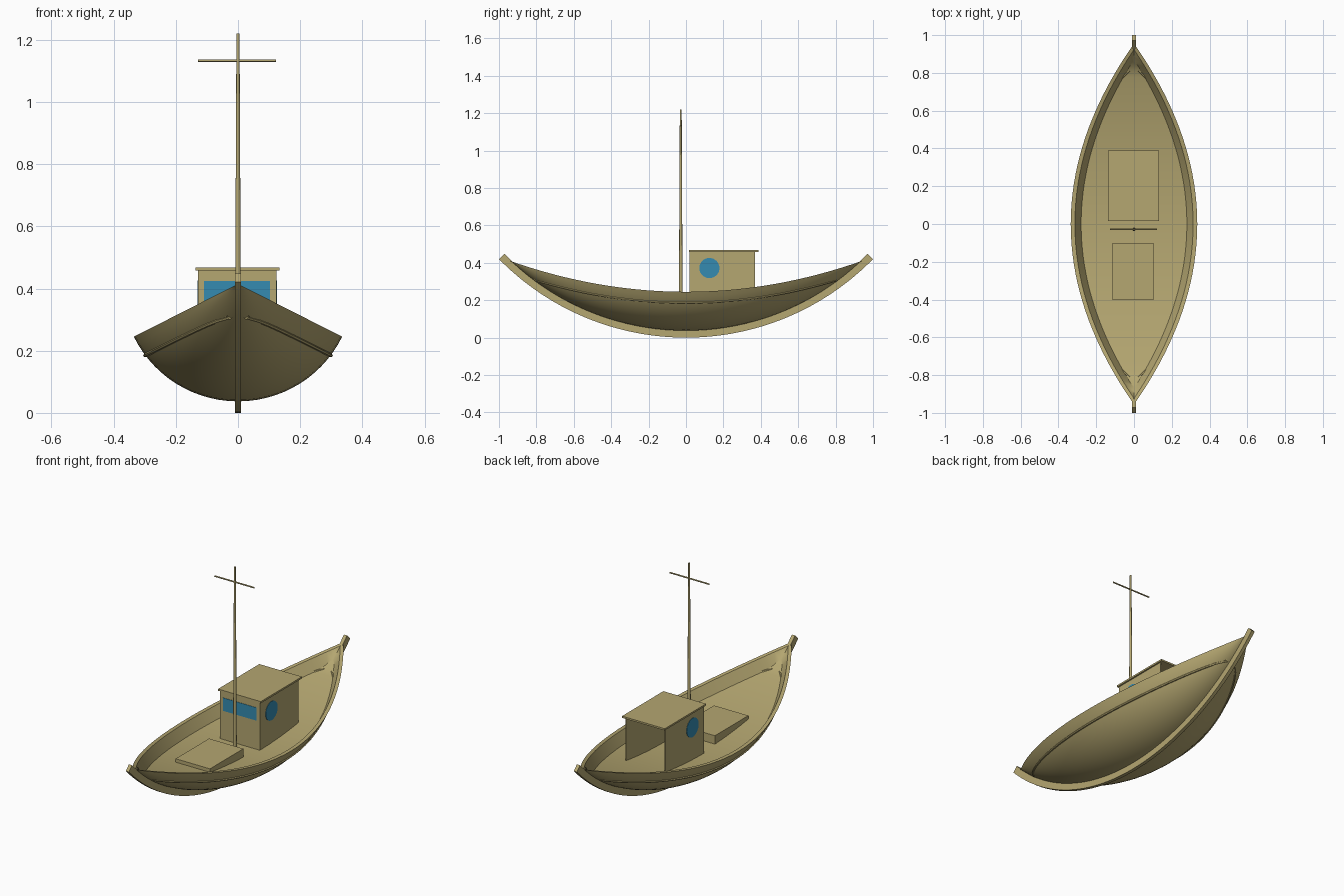
import bpy, bmesh, math
from mathutils import Matrix, Vector

cube = bpy.data.objects.get("Cube")
if cube:
    bpy.data.objects.remove(cube, do_unlink=True)


def material(name, rgb):
    m = bpy.data.materials.new(name)
    m.use_nodes = True
    m.diffuse_color = (*rgb, 1)
    m.node_tree.nodes["Principled BSDF"].inputs["Base Color"].default_value = (*rgb, 1)
    return m


wood = material("tan_wood", (0.46, 0.385, 0.165))
glass = material("blue_glass", (0.035, 0.26, 0.44))


def finish(name, bm, mat, smooth=False):
    bmesh.ops.remove_doubles(bm, verts=bm.verts, dist=0.0002)
    bmesh.ops.recalc_face_normals(bm, faces=bm.faces)
    me = bpy.data.meshes.new(name)
    bm.to_mesh(me)
    bm.free()
    me.materials.append(mat)
    ob = bpy.data.objects.new(name, me)
    bpy.context.collection.objects.link(ob)
    if smooth:
        bpy.ops.object.select_all(action='DESELECT')
        ob.select_set(True)
        bpy.context.view_layer.objects.active = ob
        bpy.ops.object.shade_smooth_by_angle(angle=math.radians(35))
    return ob


def loft(name, rings, mat, smooth=True):
    """Skin a list of closed rings and cap both ends."""
    bm = bmesh.new()
    loops = [[bm.verts.new(p) for p in r] for r in rings]
    n = len(loops[0])
    for a, b in zip(loops, loops[1:]):
        for i in range(n):
            j = (i + 1) % n
            bm.faces.new((a[i], a[j], b[j], b[i]))
    bm.faces.new(loops[0])
    bm.faces.new(loops[-1])
    return finish(name, bm, mat, smooth)


def box(name, lo, hi, mat=wood):
    lo, hi = Vector(lo), Vector(hi)
    bm = bmesh.new()
    size = Matrix.Diagonal((*(hi - lo), 1))
    bmesh.ops.create_cube(bm, size=1, matrix=Matrix.Translation((lo + hi) / 2) @ size)
    return finish(name, bm, mat)


def rod(name, centre, r1, r2, length, axis=None, mat=wood, sides=12):
    bm = bmesh.new()
    turn = Matrix.Rotation(math.pi / 2, 4, axis) if axis else Matrix()
    bmesh.ops.create_cone(bm, cap_ends=True, segments=sides, radius1=r1, radius2=r2,
                          depth=length, matrix=Matrix.Translation(centre) @ turn)
    return finish(name, bm, mat, True)


# Hull lines
HALF_LENGTH, BEAM, ARC = 0.955, 0.335, math.radians(64)
KEEL_R, KEEL_Z = 1.4, 1.4


def width(y):
    return BEAM * max(0, 1 - (y / HALF_LENGTH) ** 2)


def sheer(y):
    return 0.245 + 0.17 * (y / HALF_LENGTH) ** 2


def bottom(y):
    return min(KEEL_Z - math.sqrt(1.363 ** 2 - y * y), sheer(y) - 0.001)


def skin(y, a):
    rise = (1 - math.cos(a)) / (1 - math.cos(ARC))
    return Vector((width(y) * math.sin(a) / math.sin(ARC), y,
                   bottom(y) + (sheer(y) - bottom(y)) * rise))


# Hull with rim, inner wall and sheered deck
rings = []
STATIONS, STEPS = 56, 28
for s in range(STATIONS + 1):
    y = -HALF_LENGTH * math.cos(math.pi * s / STATIONS)
    ring = [skin(y, ARC * (2 * i / STEPS - 1)) for i in range(STEPS + 1)]
    rim = max(width(y) - 0.022, 0)
    edge = min(rim, 0.28 * max(0, 1 - (y / 0.87) ** 2))
    deck = min(max(sheer(y) - 0.06, bottom(y) + 0.006), sheer(y))
    ring += [(rim, y, sheer(y)), (edge, y, deck), (-edge, y, deck), (-rim, y, sheer(y))]
    rings.append(ring)
loft("hull", rings, wood)

# Keel running up into both stem posts
rings = []
END = math.asin(1 / KEEL_R)
for s in range(49):
    t = END * (s / 24 - 1)
    rings.append([(x, r * math.sin(t), KEEL_Z - r * math.cos(t))
                  for x, r in ((-0.01, 1.4), (0.01, 1.4), (0.01, 1.36), (-0.01, 1.36))])
loft("keel", rings, wood)

# Rubbing strakes, following the sheer
for side, label in ((1, "left"), (-1, "right")):
    rings = []
    for s in range(41):
        y = 0.81 * (s / 20 - 1)
        f = max(0.02, (sheer(y) - 0.06 - bottom(y)) / (sheer(y) - bottom(y)))
        p = skin(y, math.acos(1 - f * (1 - math.cos(ARC))))
        ring = []
        for k in range(6):
            a = k * math.pi / 3
            ring.append((side * (p.x + 0.007 * math.cos(a)), y, p.z + 0.006 * math.sin(a)))
        rings.append(ring)
    loft(label + "_rubbing_strake", rings, wood)

# Wheelhouse, open at the back
CX = -0.002
box("wheelhouse_front_wall", (CX - 0.126, 0.02, 0.17), (CX + 0.126, 0.025, 0.46))
for side, label in ((1, "left"), (-1, "right")):
    xs = sorted((CX + side * 0.121, CX + side * 0.126))
    box("wheelhouse_" + label + "_wall", (xs[0], 0.02, 0.17), (xs[1], 0.37, 0.46))
    rod(label + "_porthole", (CX + side * 0.126, 0.125, 0.372), 0.054, 0.054, 0.004,
        'Y', glass, 32)
box("wheelhouse_roof", (CX - 0.135, 0.015, 0.458), (CX + 0.135, 0.388, 0.468))
box("front_window", (CX - 0.107, 0.018, 0.35), (CX + 0.105, 0.021, 0.424), glass)

# Hatch on the foredeck
box("hatch", (-0.113, -0.402, 0.17), (0.104, -0.1, 0.235))

# Mast and crossbar
rod("mast", (0, -0.028, 0.7), 0.010, 0.005, 1.04)
rod("crossbar", (-0.003, -0.028, 1.133), 0.004, 0.004, 0.25, 'Y')
